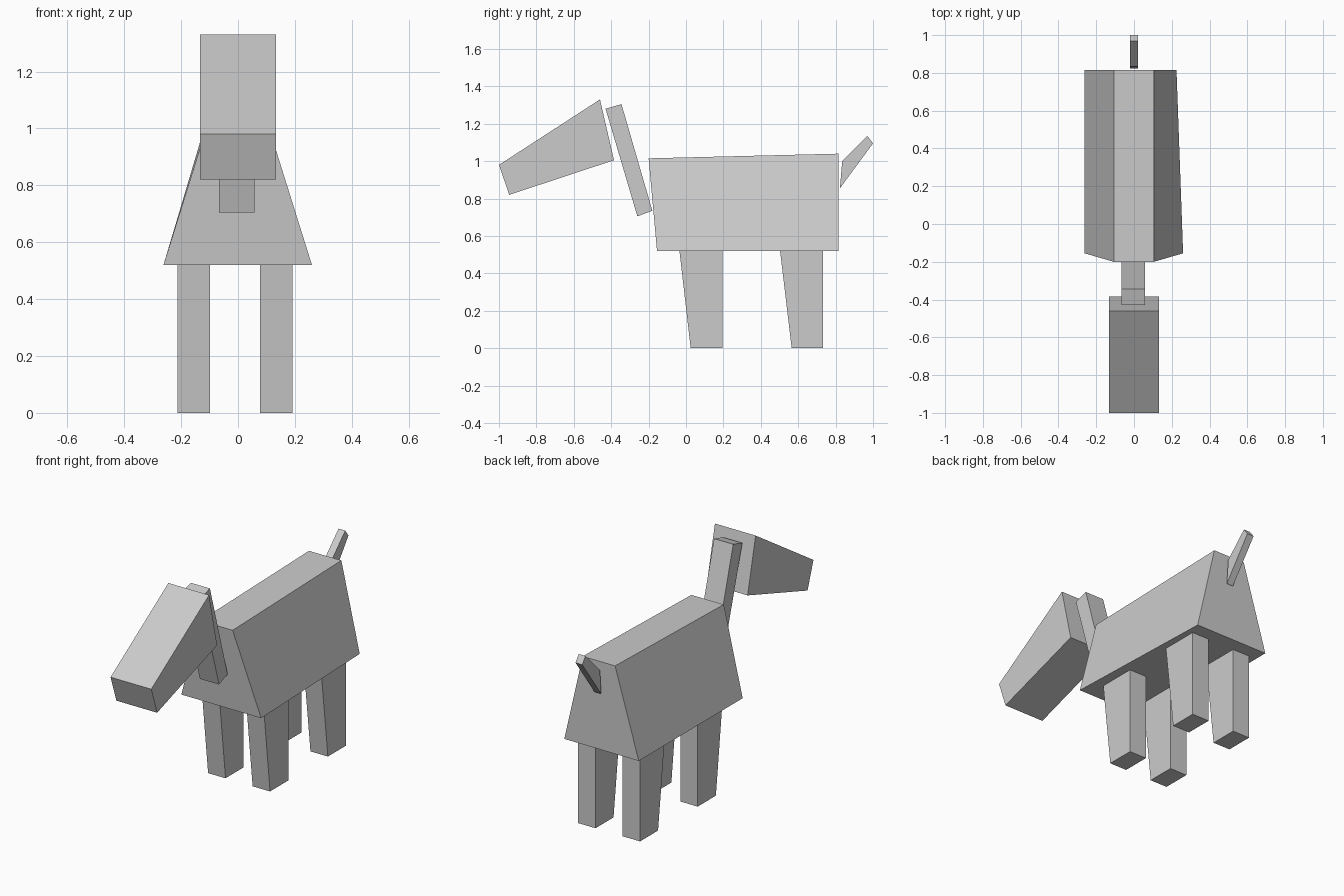
import bpy
import bmesh

cube = bpy.data.objects.get("Cube")
if cube:
    bpy.data.objects.remove(cube)

grey = bpy.data.materials.new("light_grey")
grey.use_nodes = True
colour = (0.6, 0.6, 0.6, 1)
grey.diffuse_color = colour
grey.node_tree.nodes["Principled BSDF"].inputs["Base Color"].default_value = colour


def block(name, profile, spans):
    """Join a side profile of (y, z) points across x; spans gives (x min, x max) per point."""
    bm = bmesh.new()
    right = [bm.verts.new((s[0], y, z)) for (y, z), s in zip(profile, spans)]
    left = [bm.verts.new((s[1], y, z)) for (y, z), s in zip(profile, spans)]
    bm.faces.new(right)
    bm.faces.new(left[::-1])
    n = len(profile)
    for i in range(n):
        j = (i + 1) % n
        bm.faces.new((right[i], left[i], left[j], right[j]))
    bmesh.ops.recalc_face_normals(bm, faces=bm.faces)
    mesh = bpy.data.meshes.new(name)
    bm.to_mesh(mesh)
    bm.free()
    mesh.materials.append(grey)
    obj = bpy.data.objects.new(name, mesh)
    bpy.context.collection.objects.link(obj)


def slab(name, profile, x_min, x_max):
    block(name, profile, [(x_min, x_max)] * len(profile))


# Body: narrow back, wide belly, slightly uneven at the rear
block("body",
      [(-0.155, 0.52), (0.815, 0.52), (0.815, 1.04), (-0.2, 1.015)],
      [(-0.262, 0.26), (-0.262, 0.225), (-0.107, 0.105), (-0.107, 0.105)])

# Head, neck and tail
slab("head", [(-1, 0.98), (-0.945, 0.82), (-0.385, 1.005), (-0.46, 1.33)], -0.133, 0.133)
slab("neck", [(-0.43, 1.28), (-0.345, 1.305), (-0.18, 0.735), (-0.26, 0.705)], -0.067, 0.058)
slab("tail", [(0.823, 0.855), (0.835, 1.0), (0.97, 1.135), (1.0, 1.095)], -0.022, 0.022)

# Legs taper at the front edge only
for side, x_min in (("right", -0.213), ("left", 0.078)):
    for end, front, foot, back in (("front", -0.035, 0.025, 0.195),
                                   ("rear", 0.503, 0.565, 0.733)):
        slab(f"{end}_{side}_leg",
             [(front, 0.52), (foot, 0), (back, 0), (back, 0.52)], x_min, x_min + 0.114)
